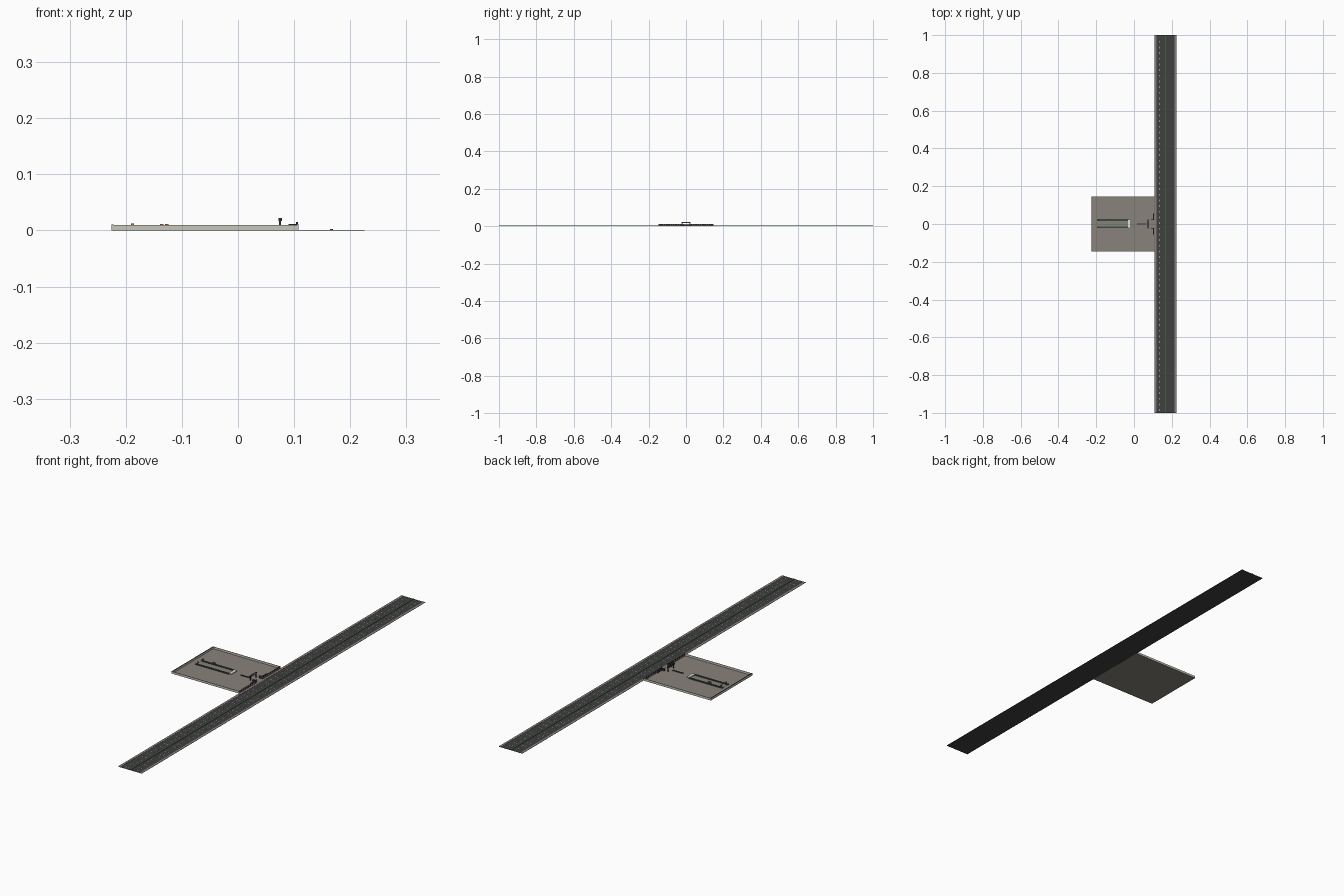
import bpy

cube = bpy.data.objects.get("Cube")
if cube:
    bpy.data.objects.remove(cube, do_unlink=True)


def material(name, r, g, b):
    m = bpy.data.materials.new(name)
    m.use_nodes = True
    m.diffuse_color = (r, g, b, 1)
    m.node_tree.nodes["Principled BSDF"].inputs["Base Color"].default_value = (r, g, b, 1)
    return m


ASPHALT = material("asphalt", .05, .05, .052)
PAVING = material("kerb paving", .24, .22, .21)
GROUND = material("courtyard ground", .25, .225, .195)
STONE = material("pale stone", .58, .57, .5)
METAL = material("dark metal", .035, .035, .04)
GREEN = material("hedge green", .05, .12, .035)
WHITE = material("white paint", .75, .75, .72)
ORANGE = material("orange", .55, .2, .07)
BRICK = material("red brown brick", .26, .13, .1)


def boxes(name, mat, items):
    """One mesh of boxes, each given as x, y and z ranges."""
    verts, faces = [], []
    for xs, ys, zs in items:
        n = len(verts)
        verts += [(x, y, z) for x in xs for y in ys for z in zs]
        for f in ((0, 1, 3, 2), (4, 6, 7, 5), (0, 4, 5, 1), (2, 3, 7, 6), (0, 2, 6, 4), (1, 5, 7, 3)):
            faces.append([n + i for i in f])
    mesh = bpy.data.meshes.new(name)
    mesh.from_pydata(verts, [], faces)
    mesh.materials.append(mat)
    obj = bpy.data.objects.new(name, mesh)
    bpy.context.collection.objects.link(obj)
    return obj


def span(c, half):
    return (c - half, c + half)


# Road, with pavements, central hedge and dashed lanes
LEFT, RIGHT, MID = .108, .225, .1665
LONG = (-1, 1)
boxes("road", ASPHALT, [((LEFT, RIGHT), LONG, (0, .0006))])
boxes("pavements", PAVING, [((LEFT, LEFT + .01), LONG, (.0006, .0012)),
                            ((RIGHT - .01, RIGHT), LONG, (.0006, .0012))])
boxes("median_hedge", GREEN, [(span(MID, .0025), LONG, (.0006, .0022))])
boxes("lane_dashes", WHITE, [(span(MID + s * d, .0004), span(-.985 + i * .03, .005), (.0006, .0008))
                             for s in (-1, 1) for d in (.016, .03) for i in range(66)])

# Courtyard ground and its surrounding wall
X0, X1, Y = -.225, .108, .146
boxes("courtyard_ground", GROUND, [((X0, X1), (-Y, Y), (0, .0008))])
boxes("side_walls", STONE, [((X0, X1), span(s * (Y - .001), .001), (0, .0098)) for s in (-1, 1)])
boxes("rear_wall", STONE, [((X0, X0 + .002), (-Y, Y), (0, .0095))])
boxes("rear_wall_cap", METAL, [((X0, X0 + .003), (-Y, Y), (.0095, .0105))])

# Street fence: brick base, railing and posts, open at the entrance
GATE = .022
boxes("street_fence_base", BRICK, [((X1 - .003, X1), ys, (0, .005))
                                   for ys in ((-Y, -GATE), (GATE, Y))])
boxes("street_fence_panels", METAL, [(span(X1 - .0015, .0007), span(s * (GATE + .006 + i * .0125), .0052), (.005, .0105))
                                     for s in (-1, 1) for i in range(10)])
boxes("street_fence_posts", STONE, [((X1 - .003, X1), span(s * (GATE + i * .0124), .001), (.005, .0112))
                                    for s in (-1, 1) for i in range(11)])

# Entrance gate wings, gantry and barrier walk
boxes("gate_wings", METAL, [(span(.104, .003), span(s * .038, .017), (.0008, .0115)) for s in (-1, 1)]
      + [(span(.096, .006), span(s * .023, .002), (.0008, .0115)) for s in (-1, 1)])
boxes("gate_pillars", METAL, [(span(.105, .0016), span(s * .022, .0016), (.0008, .015)) for s in (-1, 1)])
boxes("gantry_posts", METAL, [(span(.075, .002), span(s * .02, .0012), (.0008, .02)) for s in (-1, 1)])
boxes("gantry_beam", METAL, [(span(.075, .003), span(0, .024), (.019, .0225))])
boxes("gantry_panel", WHITE, [(span(.0782, .0002), span(0, .018), (.0195, .022))])
boxes("gantry_trim", GREEN, [(span(.075, .003), span(0, .024), (.0165, .019))])
boxes("entrance_divider", METAL, [((.015, .066), span(0, .0025), (.0008, .0035))])

# Inner garden: paved centre, hedge borders, end step and planters
boxes("garden_paving", PAVING, [((-.195, -.025), (-.016, .019), (.0008, .0012))])
boxes("garden_borders", METAL, [((-.197, -.03), span(y, .0048), (.0008, .0025)) for y in (-.017, .022)])
boxes("garden_hedges", GREEN, [((-.195, -.032), span(y, .0028), (.0025, .0042)) for y in (-.017, .022)])
boxes("garden_end_step", WHITE, [((-.033, -.02), (-.018, .022), (.0008, .005))])
boxes("planter_posts", METAL, [(span(x, .0012), span(y, .0012), (.004, h - .002))
                               for x, y, h in ((-.188, .02, .0125), (-.188, -.015, .0125), (-.136, .02, .0115), (-.127, .02, .0115))])
boxes("planter_tops", ORANGE, [(span(x, .003), span(y, .003), (h - .003, h))
                               for x, y, h in ((-.188, .02, .0125), (-.188, -.015, .0125), (-.136, .02, .0115), (-.127, .02, .0115))])
